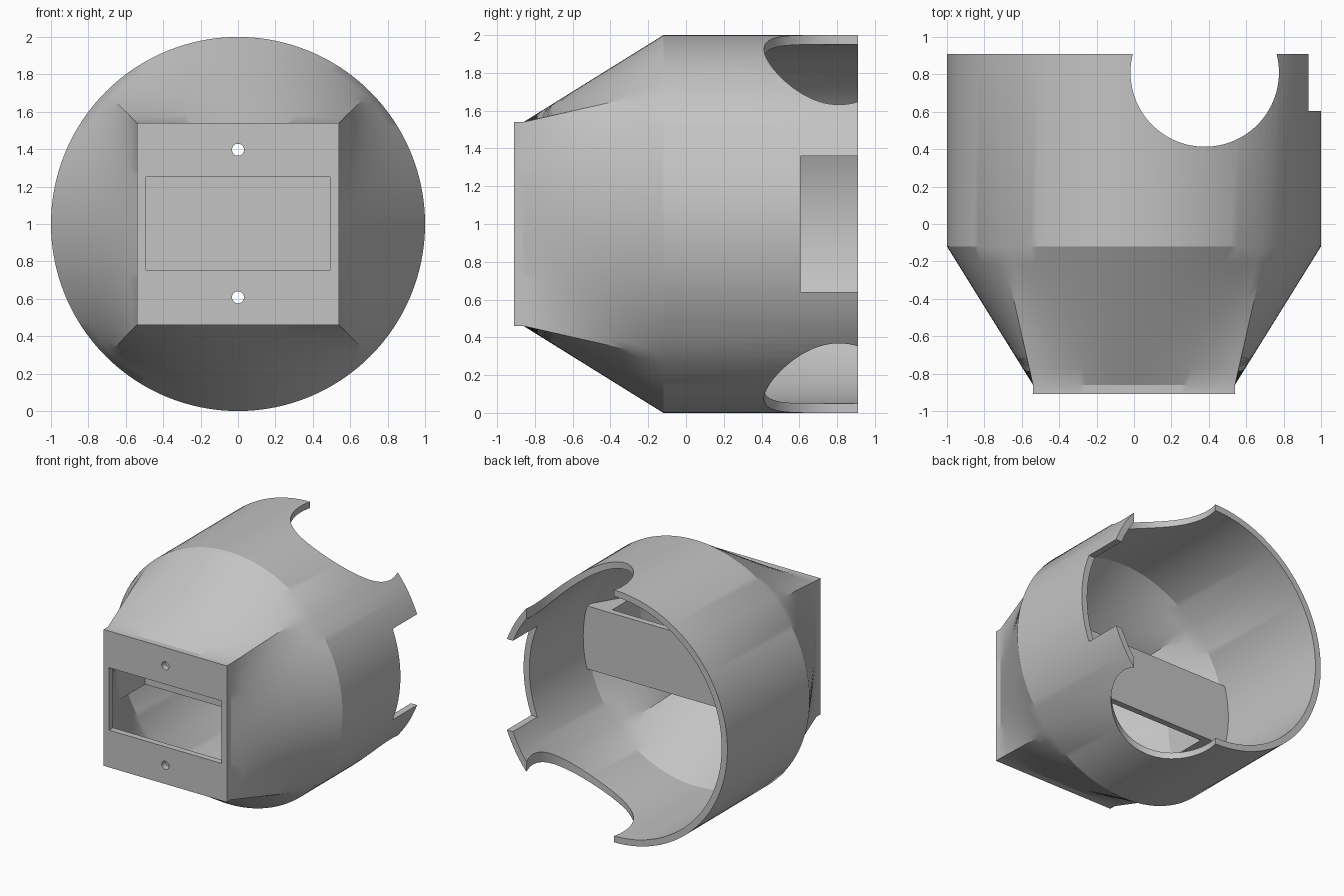
import bpy, bmesh, math
from mathutils import Matrix, Vector

if "Cube" in bpy.data.objects:
    bpy.data.objects.remove(bpy.data.objects["Cube"], do_unlink=True)

SIDES = 128
CENTRE = 1.0

grey = bpy.data.materials.new("plain grey")
grey.use_nodes = True
grey.diffuse_color = (0.55, 0.55, 0.55, 1)
grey.node_tree.nodes["Principled BSDF"].inputs["Base Color"].default_value = grey.diffuse_color


def finish(name, bm):
    bmesh.ops.recalc_face_normals(bm, faces=bm.faces)
    mesh = bpy.data.meshes.new(name)
    bm.to_mesh(mesh)
    bm.free()
    mesh.materials.append(grey)
    obj = bpy.data.objects.new(name, mesh)
    bpy.context.collection.objects.link(obj)
    return obj


def box(name, x, y, z):
    """Box from (low, high) pairs on each axis."""
    bm = bmesh.new()
    bmesh.ops.create_cube(bm, size=1)
    for v in bm.verts:
        v.co = Vector(sum(p) / 2 + c * (p[1] - p[0]) for c, p in zip(v.co, (x, y, z)))
    return finish(name, bm)


def cylinder(name, radius, depth, centre, along_y=False):
    bm = bmesh.new()
    turn = Matrix.Rotation(math.pi / 2, 4, 'X') if along_y else Matrix()
    bmesh.ops.create_cone(bm, cap_ends=True, segments=96, radius1=radius, radius2=radius,
                          depth=depth, matrix=Matrix.Translation(centre) @ turn)
    return finish(name, bm)


def ring(y, radius, half, blend):
    """Closed section: a circle at blend 0, a square at blend 1."""
    points = []
    for i in range(SIDES):
        a = math.tau * i / SIDES
        c, s = math.cos(a), math.sin(a)
        square = half / max(abs(c), abs(s))
        r = radius + (square - radius) * blend
        points.append((c * r, y, CENTRE + s * r))
    return points


def loft(name, sections):
    """Skin the sections in order and cap both ends."""
    bm = bmesh.new()
    rings = [[bm.verts.new(p) for p in s] for s in sections]
    for lower, upper in zip(rings, rings[1:]):
        for i in range(SIDES):
            j = (i + 1) % SIDES
            bm.faces.new((lower[i], lower[j], upper[j], upper[i]))
    bm.faces.new(rings[0])
    bm.faces.new(rings[-1])
    return finish(name, bm)


def taper(radius, half, steps=8):
    """Round-to-square transition, back to front."""
    return [ring(-0.12 - 0.74 * k / steps, radius, half, k / steps) for k in range(steps + 1)]


def combine(obj, tool, operation):
    mod = obj.modifiers.new(operation.lower(), 'BOOLEAN')
    mod.operation, mod.object, mod.solver = operation, tool, 'EXACT'
    bpy.context.view_layer.objects.active = obj
    bpy.ops.object.modifier_apply(modifier=mod.name)
    bpy.data.objects.remove(tool, do_unlink=True)


# Hollow round body tapering to the square front plate
outer = [ring(0.91, 1, 0.54, 0)] + taper(1, 0.54) + [ring(-0.91, 1, 0.54, 1)]
inner = taper(0.95, 0.5)[::-1] + [ring(0.91, 0.95, 0.5, 0)]
bm_sections = outer + inner
body = loft("body_shell", bm_sections)

# The loft caps the outer front and the rear mouth, so rebuild those two ends
bm = bmesh.new()
bm.from_mesh(body.data)
bm.verts.ensure_lookup_table()
bmesh.ops.delete(bm, geom=[f for f in bm.faces if len(f.verts) > 4], context='FACES_ONLY')
front_first = (len(outer) - 1) * SIDES
bridge = []
for f in bm.faces:
    ids = [v.index for v in f.verts]
    if min(ids) < front_first + SIDES and max(ids) >= front_first + SIDES:
        bridge.append(f)
bmesh.ops.delete(bm, geom=bridge, context='FACES_ONLY')
last = (len(bm_sections) - 1) * SIDES
bm.verts.ensure_lookup_table()
v = list(bm.verts)
for i in range(SIDES):
    j = (i + 1) % SIDES
    bm.faces.new((v[i], v[j], v[last + j], v[last + i]))
bm.faces.new(v[front_first:front_first + SIDES])
bm.faces.new(v[front_first + SIDES:front_first + 2 * SIDES])
bmesh.ops.recalc_face_normals(bm, faces=bm.faces)
bm.to_mesh(body.data)
bm.free()

# Front window and the two screw holes
combine(body, box("window_cutter", (-0.493, 0.493), (-1, -0.8), (0.755, 1.25)), 'DIFFERENCE')
for z in (0.608, 1.397):
    combine(body, cylinder("screw_cutter", 0.032, 0.3, (0, -0.9, z), True), 'DIFFERENCE')

# Round opening through top and bottom, square notch in the side
combine(body, cylinder("round_cutter", 0.397, 3, (0.378, 0.81, 1)), 'DIFFERENCE')
combine(body, box("notch_cutter", (0.6, 1.2), (0.605, 1.2), (0.64, 1.36)), 'DIFFERENCE')

# Crossbar with end blocks, trimmed to the inside of the body
crossbar = box("crossbar", (-1.1, 1.1), (-0.8, -0.07), (0.753, 1.252))
combine(crossbar, box("slot_cutter", (-0.73, 0.73), (-1, -0.12), (0.5, 1.5)), 'DIFFERENCE')
filler = loft("trim_volume", [ring(0.5, 0.97, 0.51, 0)] + taper(0.97, 0.51))
combine(crossbar, filler, 'INTERSECT')

# Smooth curved walls, keep edges crisp
for obj in (body, crossbar):
    bpy.ops.object.select_all(action='DESELECT')
    obj.select_set(True)
    bpy.context.view_layer.objects.active = obj
    bpy.ops.object.shade_smooth_by_angle(angle=math.radians(25))
